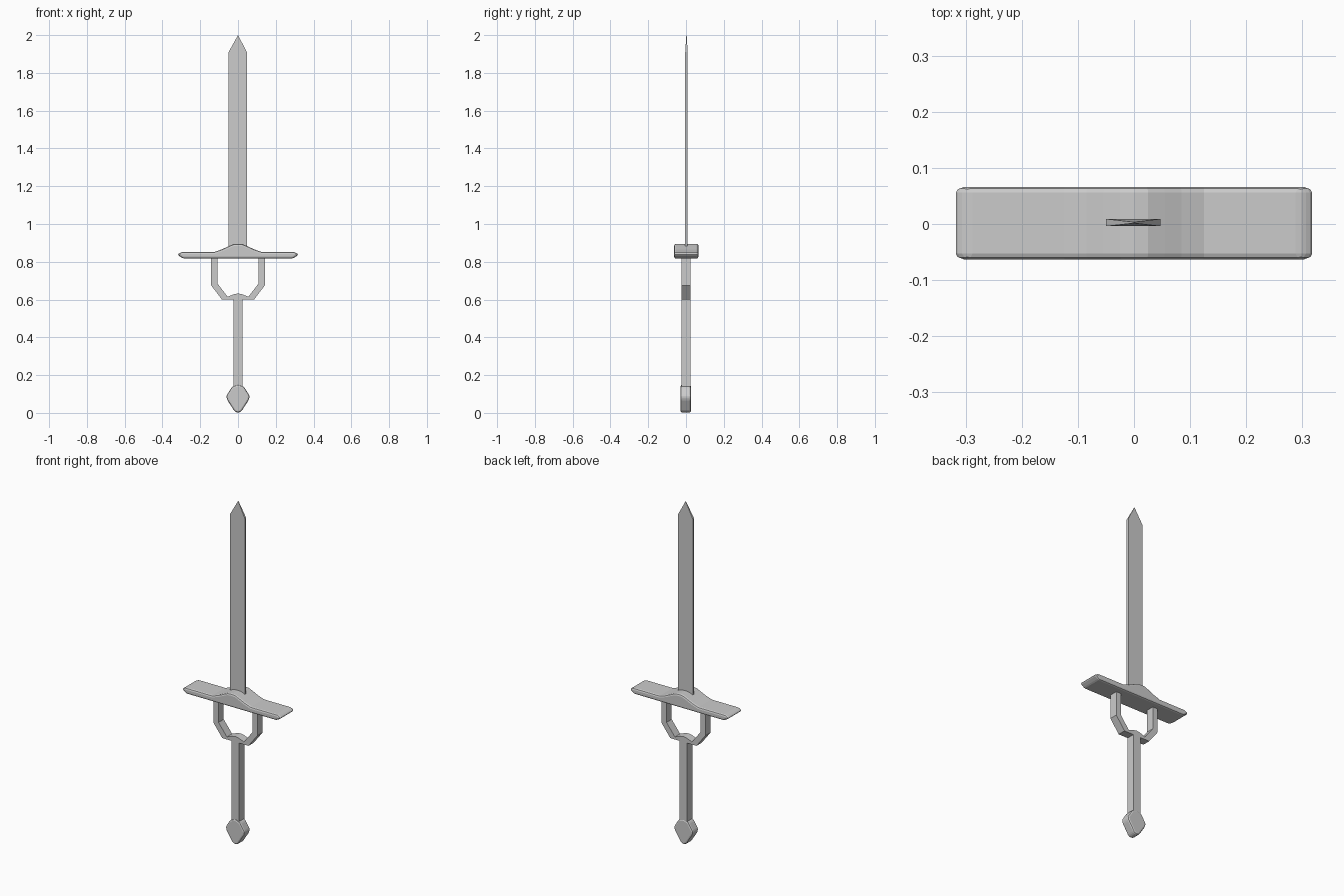
import bpy
import bmesh
import math

if "Cube" in bpy.data.objects:
    bpy.data.objects.remove(bpy.data.objects["Cube"])

steel = bpy.data.materials.new("plain_grey")
steel.use_nodes = True
GREY = (0.6, 0.6, 0.6, 1)
steel.diffuse_color = GREY
steel.node_tree.nodes["Principled BSDF"].inputs["Base Color"].default_value = GREY


def plate(name, outline, y0, y1, bevel=0.0, segments=1):
    """Extrude an x-z outline from y0 to y1, optionally rounding its edges."""
    bm = bmesh.new()
    face = bm.faces.new([bm.verts.new((x, y0, z)) for x, z in outline])
    moved = bmesh.ops.extrude_face_region(bm, geom=[face])["geom"]
    for v in moved:
        if isinstance(v, bmesh.types.BMVert):
            v.co.y = y1
    bmesh.ops.recalc_face_normals(bm, faces=bm.faces)
    mesh = bpy.data.meshes.new(name)
    bm.to_mesh(mesh)
    bm.free()
    mesh.materials.append(steel)
    obj = bpy.data.objects.new(name, mesh)
    bpy.context.collection.objects.link(obj)
    if bevel:
        mod = obj.modifiers.new("soft_edges", "BEVEL")
        mod.width = bevel
        mod.segments = segments
        mod.limit_method = "ANGLE"
        mod.angle_limit = math.radians(20)
    return obj


def mirrored(half):
    """Close a right-hand outline with its reflection in x."""
    return half + [(-x, z) for x, z in reversed(half) if x > 0]


# Blade: flat strip, thinning to a point
blade = plate("blade", [(0, 0.86), (0.047, 0.86), (0.047, 1.91), (0, 2.0),
                        (-0.05, 1.91), (-0.05, 0.86)], -0.004, 0.009)
for v in blade.data.vertices:
    if v.co.z > 1.95:
        v.co.y = 0.0025 + (v.co.y - 0.0025) * 0.15

# Crossguard: broad bar with a raised middle and pointed ends
plate("crossguard", mirrored([
    (0, 0.817), (0.29, 0.817), (0.322, 0.838), (0.298, 0.852), (0.125, 0.852),
    (0.085, 0.866), (0.055, 0.88), (0.025, 0.893), (0, 0.895)]),
    -0.063, 0.066, 0.01, 2)

# Open yoke that joins guard and grip
outer = [(0.142, 0.83), (0.142, 0.675), (0.085, 0.6)]
inner = [(0.022, 0.628), (0.055, 0.615), (0.109, 0.685), (0.109, 0.83)]
half = outer[::-1] + inner[::-1]
plate("yoke", half + [(0, 0.632)] + [(-x, z) for x, z in reversed(half)],
      -0.024, 0.024)

# Grip: square bar
plate("grip", [(-0.024, 0.12), (0.024, 0.12), (0.024, 0.61), (-0.024, 0.61)],
      -0.024, 0.024)

# Pommel: rounded diamond
plate("pommel", mirrored([(0, 0), (0.018, 0.008), (0.058, 0.07), (0.062, 0.09),
                          (0.032, 0.138), (0, 0.15)]), -0.029, 0.026, 0.009, 2)
